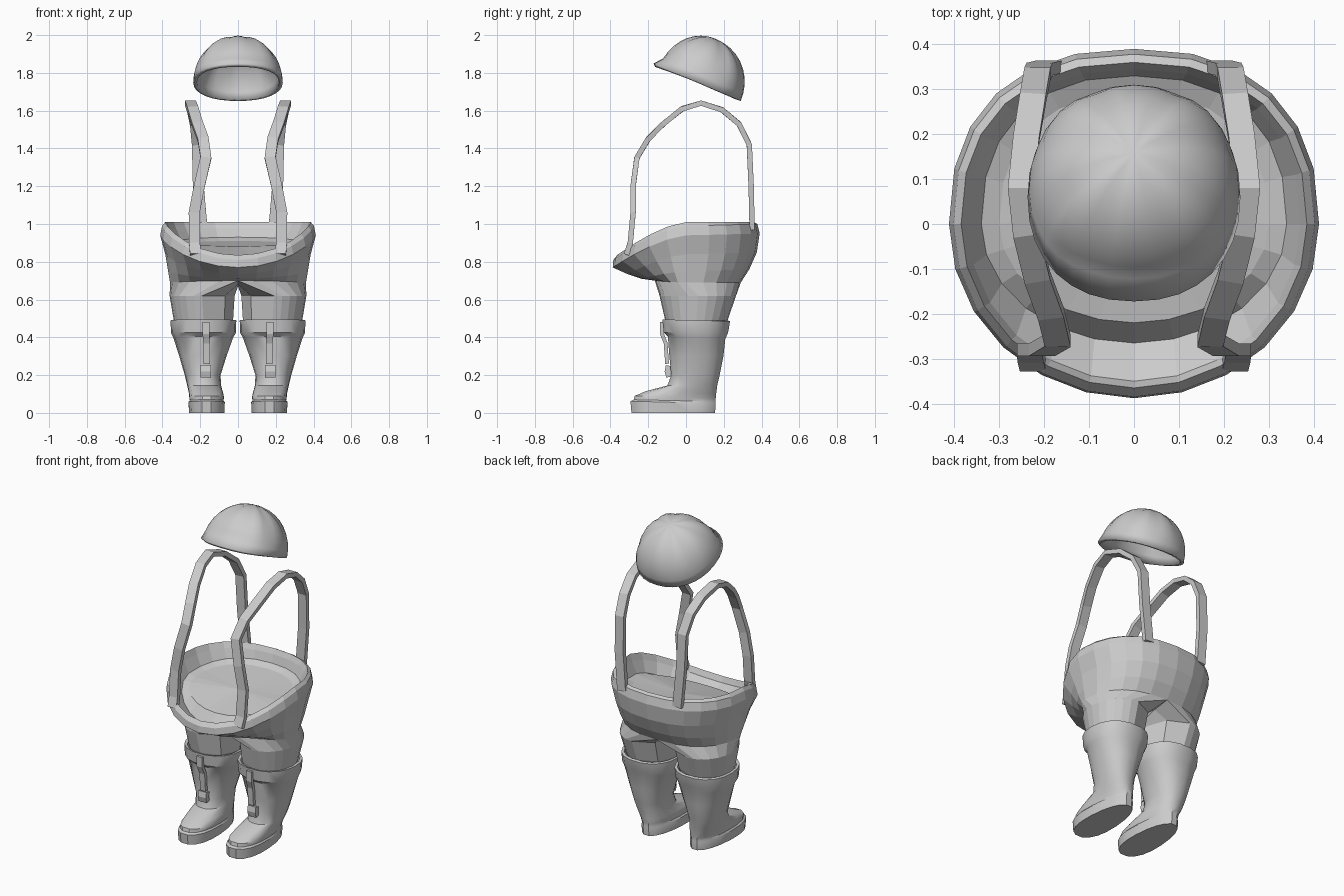
import bpy, bmesh
from math import sin, cos, pi, radians
from mathutils import Vector, Matrix

if "Cube" in bpy.data.objects:
    bpy.data.objects.remove(bpy.data.objects["Cube"])


def finish(name, bm, mirror=True, smooth=None):
    bmesh.ops.recalc_face_normals(bm, faces=bm.faces)
    me = bpy.data.meshes.new(name)
    bm.to_mesh(me)
    bm.free()
    ob = bpy.data.objects.new(name, me)
    bpy.context.collection.objects.link(ob)
    if mirror:
        m = ob.modifiers.new("mirror", 'MIRROR')
        m.merge_threshold = 0.0005
    if smooth:
        bpy.ops.object.select_all(action='DESELECT')
        ob.select_set(True)
        bpy.context.view_layer.objects.active = ob
        bpy.ops.object.shade_smooth_by_angle(angle=radians(smooth))
    return ob


def add_ring(bm, pts):
    return [bm.verts.new(p) for p in pts]


def bridge(bm, a, b, closed=True):
    n = len(a)
    for i in range(n if closed else n - 1):
        j = (i + 1) % n
        bm.faces.new((a[i], a[j], b[j], b[i]))


def power(v, e):
    return (abs(v) ** e) * (1 if v >= 0 else -1)


# Trousers: right half, mirrored. Each torso row: half width, front y, back y, z front/side/back
SEG = 12
torso = [
    (.30, -.22, .29, .83, .89, .91),
    (.34, -.265, .33, .76, .90, .93),
    (.37, -.35, .345, .80, .97, .98),
    (.385, -.365, .36, .835, 1.01, 1.01),
    (.402, -.385, .378, .81, .99, 1.0),
    (.412, -.388, .39, .77, .94, .95),
    (.385, -.31, .375, .735, .84, .85),
    (.37, -.235, .335, .71, .75, .76),
    (.36, -.165, .29, .70, .69, .69),
]


def half_ring(rx, yf, yb, zf, zs, zb):
    pts = []
    for i in range(SEG + 1):
        a = -pi / 2 + pi * i / SEG
        s, c = sin(a), max(cos(a), 0)
        if i in (0, SEG):
            c = 0
        e = .85 if s > 0 else 1
        y = power(s, e) * (yb if s > 0 else -yf)
        z = zs + (zf - zs) * max(-s, 0) ** 1.5 + (zb - zs) * max(s, 0)
        pts.append((rx * c ** e, y, z))
    return pts


bm = bmesh.new()
rows = [add_ring(bm, half_ring(*r)) for r in torso]
for a, b in zip(rows, rows[1:]):
    bridge(bm, a, b, closed=False)
floor_mid = bm.verts.new((0, .03, .88))
for a, b in zip(rows[0], rows[0][1:]):
    bm.faces.new((floor_mid, a, b))
# leg loop = lower torso row plus crotch points
loop = rows[-1] + add_ring(bm, [(0, .18, .675), (0, .06, .67), (0, -.05, .68)])
angles = [-pi / 2 + pi * i / SEG for i in range(SEG + 1)] + [pi * f for f in (.75, 1, 1.25)]
for cx, rx, yf, yb, z in [(.19, .172, -.14, .265, .62), (.183, .157, -.11, .22, .49),
                          (.183, .14, -.09, .19, .43)]:
    new = add_ring(bm, [(cx + rx * cos(a), (yf + yb) / 2 + (yb - yf) / 2 * sin(a), z) for a in angles])
    bridge(bm, loop, new)
    loop = new
finish("trousers", bm)

# Boots: centre x, half width, front y, back y, z front, z back, heel narrowing
boot = [
    (.183, .145, -.10, .20, .45, .45, 1),
    (.183, .158, -.112, .222, .49, .49, 1),
    (.183, .174, -.128, .236, .495, .485, 1),
    (.183, .172, -.12, .225, .425, .425, 1),
    (.184, .158, -.098, .21, .405, .39, 1),
    (.186, .125, -.09, .20, .30, .30, 1),
    (.187, .095, -.08, .18, .20, .20, 1),
    (.18, .092, -.10, .168, .145, .15, .95),
    (.17, .098, -.215, .162, .115, .10, .85),
    (.166, .102, -.275, .160, .09, .075, .8),
    (.166, .100, -.28, .158, .07, .06, .78),
    (.166, .108, -.297, .160, .062, .05, .78),
    (.166, .106, -.292, .157, 0, 0, .76),
]
bm = bmesh.new()
prev = None
for cx, rx, yf, yb, zf, zb, heel in boot:
    pts = []
    for i in range(18):
        a = 2 * pi * i / 18
        s, c = power(sin(a), .9), power(cos(a), .85)
        t = (s + 1) / 2
        pts.append((cx + rx * c * (1 + (heel - 1) * t), yf + (yb - yf) * t, zf + (zb - zf) * t))
    ring = add_ring(bm, pts)
    if prev:
        bridge(bm, prev, ring)
    prev = ring
bm.faces.new(prev)
finish("boots", bm, smooth=35)


def ribbon(name, path, width, thick):
    """Rectangular strap swept along a path, its width lying across x."""
    bm = bmesh.new()
    pts = [Vector(p) for p in path]
    prev = first = None
    for i, p in enumerate(pts):
        t = (pts[min(i + 1, len(pts) - 1)] - pts[max(i - 1, 0)]).normalized()
        side = (Vector((1, 0, 0)) - t * t.x).normalized() * width / 2
        up = side.cross(t).normalized() * thick / 2
        ring = add_ring(bm, [p + side + up, p - side + up, p - side - up, p + side - up])
        if prev:
            bridge(bm, prev, ring)
        else:
            first = ring
        prev = ring
    bm.faces.new(first)
    bm.faces.new(prev)
    return finish(name, bm)


# Shoulder straps, front to back
ribbon("shoulder_straps", [
    (.225, -.315, .84), (.23, -.295, .90), (.232, -.28, 1.06), (.205, -.28, 1.2), (.17, -.26, 1.35),
    (.185, -.20, 1.45), (.215, -.12, 1.53), (.24, -.02, 1.61), (.252, .08, 1.64),
    (.24, .19, 1.605), (.225, .28, 1.53), (.215, .335, 1.42), (.21, .345, 1.2), (.19, .35, .97)],
    .058, .028)

# Boot tongues and ankle buckles
ribbon("boot_tongues", [(.17, -.128, .48), (.17, -.128, .42), (.165, -.108, .37),
                        (.165, -.10, .26)], .036, .02)
ribbon("boot_buckles", [(.17, -.092, .25), (.17, -.098, .22), (.17, -.09, .19)], .055, .03)

# Helmet: fluted dome with a short front brim, tilted back
N, RINGS = 32, 9
bm = bmesh.new()
prev = None
for k in range(RINGS):
    t = pi / 2 * k / RINGS
    pts = []
    for i in range(N):
        a = 2 * pi * i / N
        s, c = power(sin(a), .9), power(cos(a), .9)
        flute = 1 - .035 * sin(2 * t) * (1 - abs(sin(4 * a + pi / 2)))
        front = .253 if k == 0 else .22
        r = cos(t) ** .95 * flute
        pts.append((.237 * c * r, s * r * (.25 if s > 0 else front), .25 * sin(t) * flute))
    ring = add_ring(bm, pts)
    if prev:
        bridge(bm, prev, ring)
    prev = ring
top = bm.verts.new((0, 0, .25))
for i in range(N):
    bm.faces.new((prev[i], prev[(i + 1) % N], top))
bm.transform(Matrix.Translation((0, .06, 1.75)) @ Matrix.Rotation(radians(-23.3), 4, 'X'))
helmet = finish("helmet", bm, mirror=False, smooth=40)
shell = helmet.modifiers.new("shell", 'SOLIDIFY')
shell.thickness = .02
shell.offset = -1
